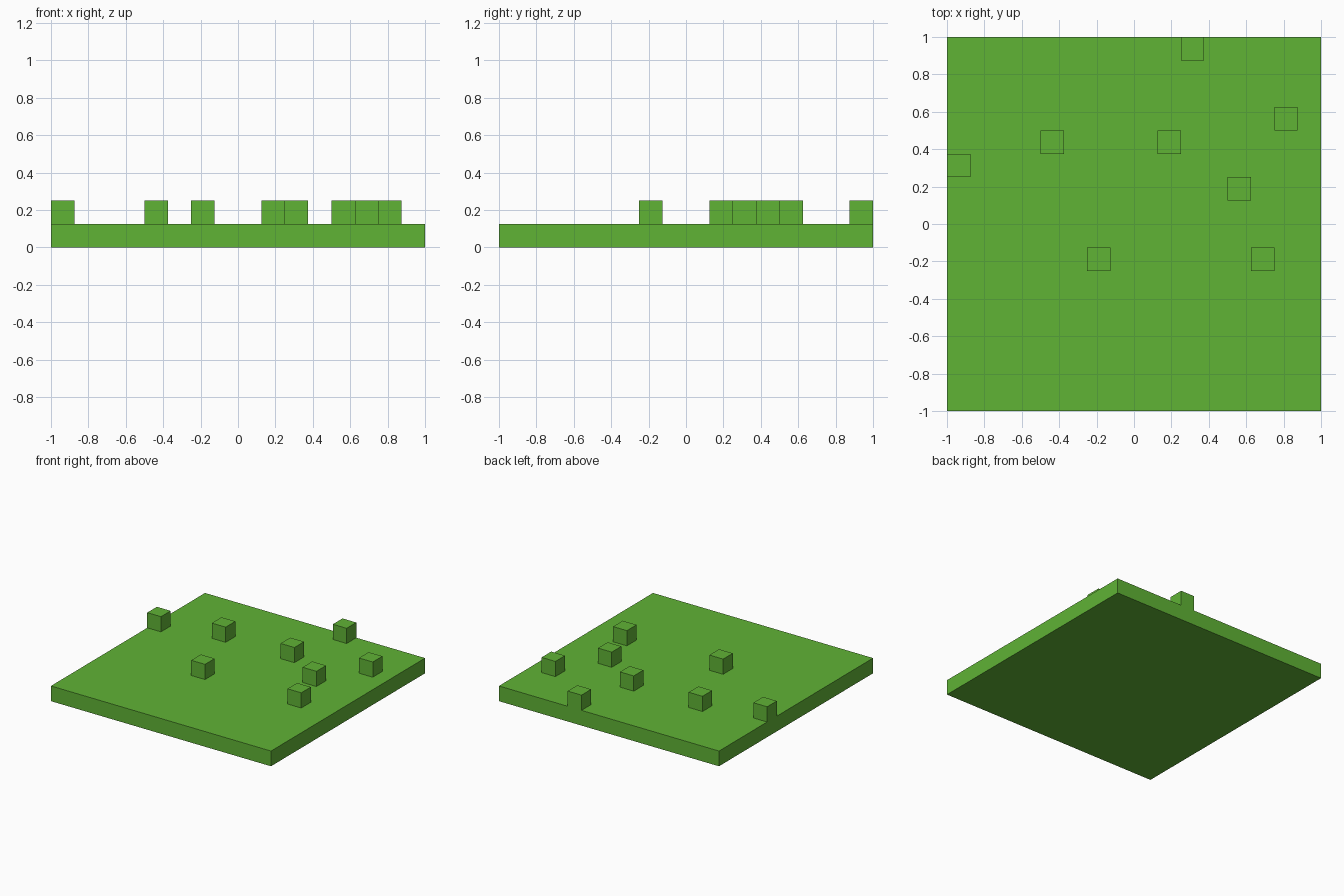
import bpy
import bmesh
from mathutils import Matrix, Vector

default = bpy.data.objects.get("Cube")
if default:
    bpy.data.objects.remove(default, do_unlink=True)

CELL = 0.125  # the slab is 16 x 16 cells

green = bpy.data.materials.new("grass green")
green.use_nodes = True
colour = (0.117, 0.451, 0.036, 1.0)
green.diffuse_color = colour
bsdf = green.node_tree.nodes["Principled BSDF"]
bsdf.inputs["Base Color"].default_value = colour
bsdf.inputs["Roughness"].default_value = 0.9


def box(name, size, base_centre):
    """Flat-shaded box standing on base_centre."""
    mesh = bpy.data.meshes.new(name)
    bm = bmesh.new()
    bmesh.ops.create_cube(bm, size=1.0)
    bmesh.ops.scale(bm, vec=Vector(size), verts=bm.verts)
    bmesh.ops.translate(bm, vec=(0, 0, size[2] / 2), verts=bm.verts)
    bm.to_mesh(mesh)
    bm.free()
    mesh.materials.append(green)
    obj = bpy.data.objects.new(name, mesh)
    obj.location = base_centre
    bpy.context.collection.objects.link(obj)
    return obj


# Ground slab
box("ground_slab", (2, 2, CELL), (0, 0, 0))

# Small blocks, given as (column, row) of their cell counted from the centre
cells = [(-8, 2), (-4, 3), (1, 3), (2, 7), (6, 4), (4, 1), (-2, -2), (5, -2)]
for i, (col, row) in enumerate(cells, 1):
    box(f"grass_block_{i}", (CELL, CELL, CELL),
        ((col + 0.5) * CELL, (row + 0.5) * CELL, CELL))
